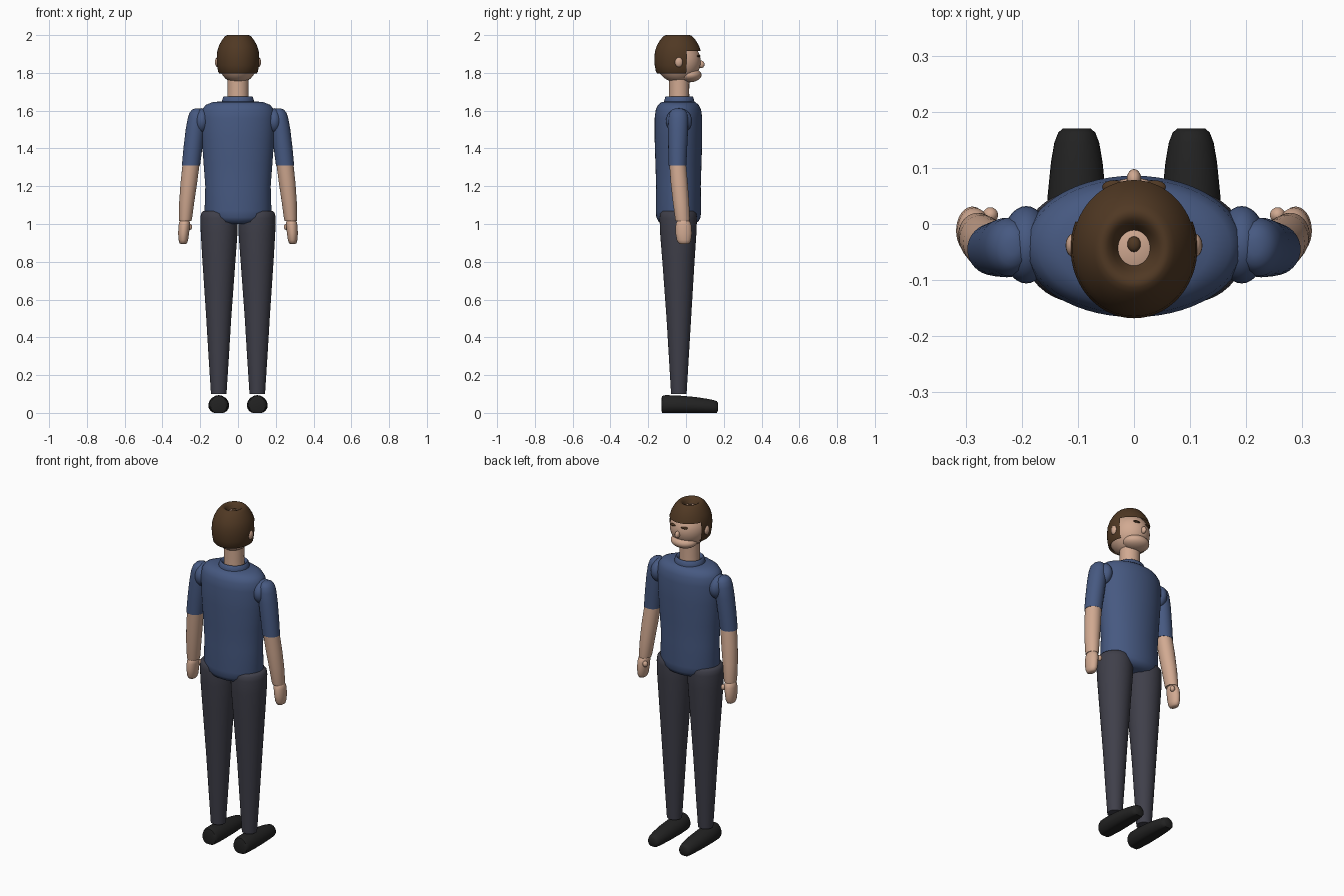
import bpy, bmesh, math


def material(name, rgb):
    m = bpy.data.materials.new(name)
    m.diffuse_color = (*rgb, 1)
    return m


SHIRT = material("blue shirt", (0.062, 0.100, 0.220))
SKIN = material("skin", (0.64, 0.40, 0.285))
TROUSERS = material("charcoal trousers", (0.050, 0.050, 0.068))
SHOE = material("black shoe", (0.016, 0.016, 0.016))
HAIR = material("brown hair", (0.080, 0.040, 0.017))


def finish(bm, name, mat, angle=50):
    bmesh.ops.recalc_face_normals(bm, faces=bm.faces)
    me = bpy.data.meshes.new(name)
    bm.to_mesh(me)
    bm.free()
    me.materials.append(mat)
    ob = bpy.data.objects.new(name, me)
    bpy.context.collection.objects.link(ob)
    bpy.context.view_layer.objects.active = ob
    ob.select_set(True)
    bpy.ops.object.shade_smooth_by_angle(angle=math.radians(angle))
    ob.select_set(False)
    return ob


def loft(name, mat, rings, seg=40, side=1, cut=None):
    """Stacked ellipses (z, cx, cy, rx, ry), capped; cut(centre) removes faces."""
    bm = bmesh.new()
    loops = []
    for z, cx, cy, rx, ry in rings:
        loops.append([bm.verts.new((side * (cx + rx * math.cos(2 * math.pi * i / seg)),
                                    cy + ry * math.sin(2 * math.pi * i / seg), z))
                      for i in range(seg)])
    for a, b in zip(loops, loops[1:]):
        for i in range(seg):
            j = (i + 1) % seg
            bm.faces.new((a[i], a[j], b[j], b[i]))
    if cut:
        bmesh.ops.delete(bm, geom=[f for f in bm.faces if cut(f.calc_center_median())],
                         context='FACES')
    else:
        bm.faces.new(loops[0])
        bm.faces.new(loops[-1])
    return finish(bm, name, mat)


def ball(name, mat, centre, radii, seg=32):
    bm = bmesh.new()
    bmesh.ops.create_uvsphere(bm, u_segments=seg, v_segments=seg // 2, radius=1)
    for v in bm.verts:
        v.co = [c + r * p for c, r, p in zip(centre, radii, v.co)]
    return finish(bm, name, mat)


# Shirt body and collar
loft("shirt_body", SHIRT, [
    (1.000, 0, -0.04, 0.09, 0.075), (1.012, 0, -0.04, 0.14, 0.105),
    (1.035, 0, -0.04, 0.168, 0.117), (1.07, 0, -0.04, 0.177, 0.120),
    (1.20, 0, -0.04, 0.173, 0.118), (1.32, 0, -0.04, 0.182, 0.122),
    (1.45, 0, -0.04, 0.192, 0.126), (1.56, 0, -0.04, 0.196, 0.126),
    (1.605, 0, -0.04, 0.190, 0.120), (1.63, 0, -0.04, 0.172, 0.108),
    (1.645, 0, -0.04, 0.135, 0.090), (1.650, 0, -0.04, 0.08, 0.06)], seg=56)
loft("collar", SHIRT, [
    (1.63, 0, -0.036, 0.086, 0.080), (1.650, 0, -0.036, 0.085, 0.080),
    (1.672, 0, -0.036, 0.079, 0.074), (1.676, 0, -0.036, 0.074, 0.069),
    (1.672, 0, -0.036, 0.066, 0.062), (1.655, 0, -0.036, 0.058, 0.055)])

# Neck, skull, jaw and nose
loft("neck", SKIN, [(1.64, 0, -0.036, 0.057, 0.054), (1.70, 0, -0.036, 0.055, 0.053),
                    (1.79, 0, -0.036, 0.056, 0.054)])
ball("head", SKIN, (0, -0.04, 1.860), (0.106, 0.118, 0.113), 40)
ball("jaw", SKIN, (0, 0.016, 1.789), (0.076, 0.066, 0.039))
ball("nose", SKIN, (0, 0.080, 1.845), (0.013, 0.018, 0.020), 20)

# Hair cap open over the face, with a dimple at the crown
crown = [(1.806, 0.82), (1.798, 0.88), (1.806, 0.93), (1.84, 0.98), (1.875, 1.0),
         (1.915, 0.97), (1.945, 0.89), (1.972, 0.76), (1.990, 0.64), (1.998, 0.56),
         (2.0, 0.49), (1.996, 0.41), (1.985, 0.33), (1.968, 0.25)]
loft("hair", HAIR, [(z, 0, -0.043, 0.113 * k, 0.125 * k) for z, k in crown], seg=64,
     cut=lambda c: c.y > 0.0 and c.z < 1.915)
ball("crown_tuft", HAIR, (0, -0.036, 1.972), (0.012, 0.014, 0.009), 16)

for side, word in ((1, "right"), (-1, "left")):
    # Ears and eyebrows
    ball(word + "_ear", SKIN, (side * 0.108, -0.038, 1.857), (0.014, 0.021, 0.027), 20)
    ball(word + "_eyebrow", HAIR, (side * 0.036, 0.066, 1.889), (0.021, 0.012, 0.006), 16)

    # Trouser leg
    loft(word + "_trouser_leg", TROUSERS, [
        (0.10, 0.102, -0.038, 0.041, 0.041), (0.30, 0.102, -0.038, 0.054, 0.053),
        (0.50, 0.102, -0.038, 0.066, 0.065), (0.80, 0.101, -0.040, 0.087, 0.085),
        (0.95, 0.100, -0.041, 0.097, 0.096), (1.03, 0.100, -0.041, 0.099, 0.099),
        (1.055, 0.100, -0.041, 0.096, 0.096), (1.068, 0.100, -0.041, 0.086, 0.086),
        (1.073, 0.100, -0.041, 0.06, 0.06)], side=side)

    # Shoe: rounded sections along y (y, half width, top), flattened under the sole
    bm = bmesh.new()
    loops = []
    for y, w, top in ((-0.130, 0.030, 0.075), (-0.126, 0.043, 0.090), (-0.11, 0.050, 0.094),
                      (-0.04, 0.055, 0.092), (0.05, 0.052, 0.084), (0.11, 0.046, 0.075),
                      (0.145, 0.040, 0.068), (0.163, 0.033, 0.062), (0.170, 0.025, 0.052)):
        base = 0.012 if y in (-0.130, 0.170) else 0.0
        mid = base + (top - base) * 0.42
        ring = []
        for i in range(28):
            a = 2 * math.pi * i / 28
            s = math.sin(a)
            z = mid + (top - mid) * s if s > 0 else mid + (mid - base) * max(-1, s * 1.15)
            ring.append(bm.verts.new((side * 0.102 + w * math.cos(a), y, z)))
        loops.append(ring)
    for a, b in zip(loops, loops[1:]):
        for i in range(28):
            bm.faces.new((a[i], a[i - 1], b[i - 1], b[i]))
    bm.faces.new(loops[0])
    bm.faces.new(loops[-1])
    finish(bm, word + "_shoe", SHOE)

    # Shoulder, sleeve and forearm
    ball(word + "_shoulder", SHIRT, (side * 0.192, -0.037, 1.545), (0.044, 0.069, 0.068))
    loft(word + "_sleeve", SHIRT, [
        (1.31, 0.249, -0.045, 0.048, 0.047), (1.40, 0.239, -0.044, 0.050, 0.050),
        (1.50, 0.227, -0.042, 0.050, 0.053), (1.56, 0.221, -0.041, 0.045, 0.052),
        (1.59, 0.219, -0.041, 0.037, 0.045), (1.606, 0.217, -0.041, 0.025, 0.032),
        (1.612, 0.216, -0.041, 0.010, 0.014)], side=side)
    loft(word + "_forearm", SKIN, [
        (1.015, 0.279, -0.018, 0.032, 0.037), (1.03, 0.278, -0.019, 0.035, 0.039),
        (1.12, 0.271, -0.027, 0.040, 0.043), (1.22, 0.260, -0.036, 0.044, 0.045),
        (1.33, 0.247, -0.045, 0.045, 0.044)], side=side)

    # Hand with a small thumb
    loft(word + "_hand", SKIN, [
        (0.893, 0.290, -0.010, 0.012, 0.018), (0.899, 0.290, -0.010, 0.020, 0.030),
        (0.915, 0.289, -0.011, 0.025, 0.038), (0.95, 0.288, -0.012, 0.029, 0.043),
        (0.99, 0.285, -0.013, 0.030, 0.042), (1.008, 0.283, -0.014, 0.029, 0.037),
        (1.018, 0.282, -0.015, 0.024, 0.030)], side=side)
    ball(word + "_thumb", SKIN, (side * 0.256, 0.016, 0.985), (0.014, 0.014, 0.017), 18)
